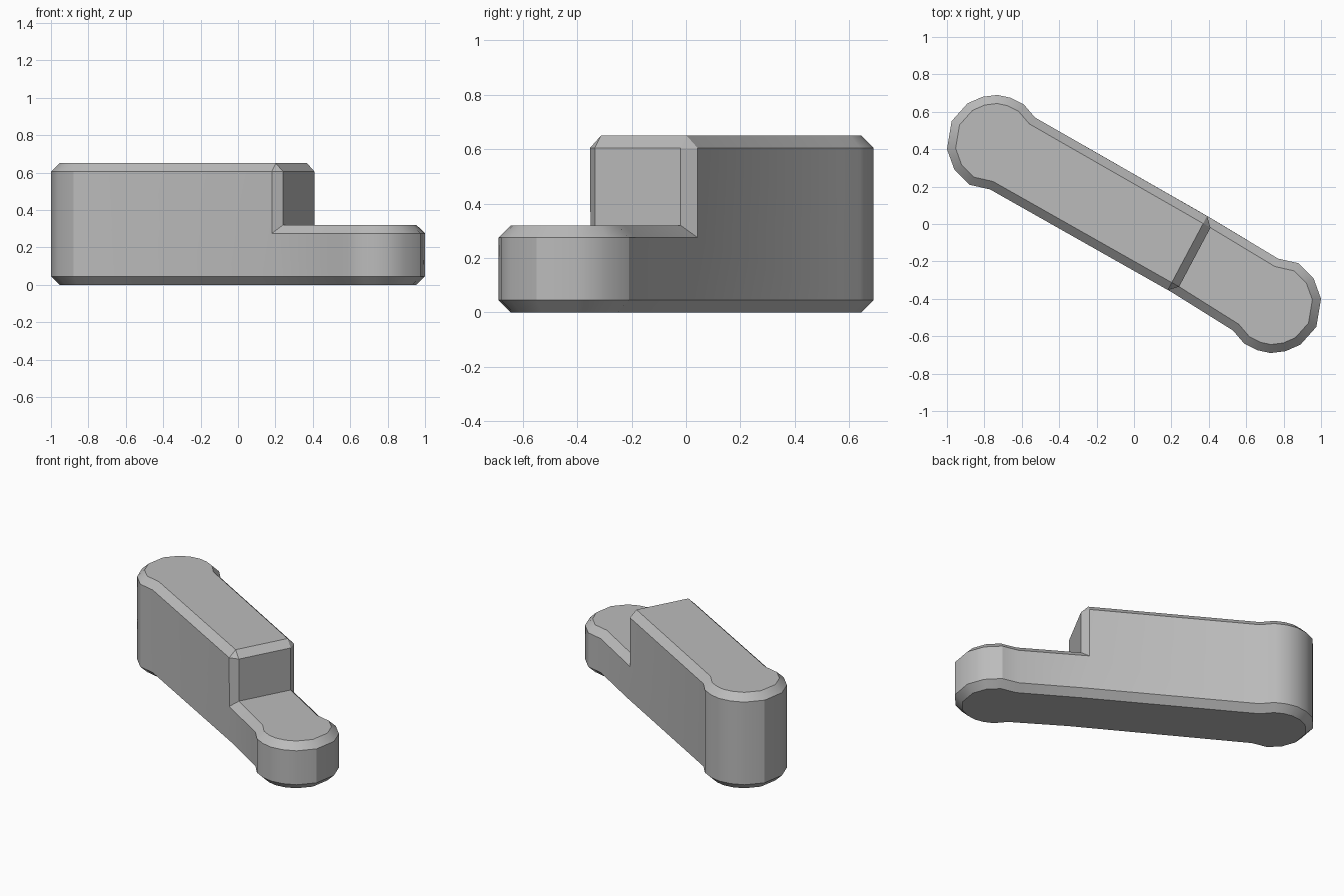
import bpy
import bmesh
from math import radians

cube = bpy.data.objects.get("Cube")
if cube:
    bpy.data.objects.remove(cube, do_unlink=True)

BASE_TOP, BLOCK_TOP, CHAMFER = 0.32, 0.65, 0.045

# Plan outline: one rounded end, repeated by a half turn for the other end
rounded_end = [(-0.77, 0.185), (-0.88, 0.21), (-0.96, 0.29), (-1.0, 0.40),
               (-0.975, 0.55), (-0.89, 0.645), (-0.81, 0.68), (-0.73, 0.69),
               (-0.66, 0.675), (-0.59, 0.64), (-0.53, 0.57)]
step_back, step_front = (0.43, 0.02), (0.22, -0.375)
outline = rounded_end + [step_back] + [(-x, -y) for x, y in rounded_end] + [step_front]

bm = bmesh.new()
verts = [bm.verts.new((x, y, 0)) for x, y in outline]
bottom = bm.faces.new(verts)


def raise_face(face, height):
    """Extrude a face upward and return its new top face."""
    new = bmesh.ops.extrude_face_region(bm, geom=[face])["geom"]
    moved = [g for g in new if isinstance(g, bmesh.types.BMVert)]
    for v in moved:
        v.co.z += height
    return next(g for g in new if isinstance(g, bmesh.types.BMFace))


# Low base, with the bottom face kept
bottom_copy = bottom.copy()
top = raise_face(bottom, BASE_TOP)
bmesh.ops.remove_doubles(bm, verts=bm.verts[:], dist=0.0001)


# Split the top at the step and raise the taller block
def top_vert(point):
    return min(top.verts, key=lambda v: (v.co.x - point[0]) ** 2 + (v.co.y - point[1]) ** 2)


bmesh.ops.connect_verts(bm, verts=[top_vert(step_back), top_vert(step_front)])
tall = min((f for f in bm.faces if all(abs(v.co.z - BASE_TOP) < 0.001 for v in f.verts)),
           key=lambda f: f.calc_center_median().x)
raise_face(tall, BLOCK_TOP - BASE_TOP)
# Any face still buried under the block
for f in bm.faces[:]:
    if all(abs(v.co.z - BASE_TOP) < 0.001 for v in f.verts) and f.calc_center_median().x < 0:
        bmesh.ops.delete(bm, geom=[f], context="FACES_ONLY")
bmesh.ops.recalc_face_normals(bm, faces=bm.faces[:])

# Chamfer every hard outer edge
hard = [e for e in bm.edges if e.is_manifold and e.is_convex
        and e.calc_face_angle() > radians(60)]
bmesh.ops.bevel(bm, geom=hard, offset=CHAMFER, offset_type="OFFSET",
                segments=1, profile=0.5, affect="EDGES", clamp_overlap=False)
bmesh.ops.recalc_face_normals(bm, faces=bm.faces[:])

mesh = bpy.data.meshes.new("stepped_block")
bm.to_mesh(mesh)
bm.free()
block = bpy.data.objects.new("stepped_block", mesh)
bpy.context.collection.objects.link(block)

# Plain grey finish
grey = bpy.data.materials.new("grey")
grey.use_nodes = True
colour = (0.5, 0.5, 0.5, 1)
grey.diffuse_color = colour
grey.node_tree.nodes["Principled BSDF"].inputs["Base Color"].default_value = colour
mesh.materials.append(grey)

bpy.ops.object.select_all(action="DESELECT")
block.select_set(True)
bpy.context.view_layer.objects.active = block
bpy.ops.object.shade_smooth_by_angle(angle=radians(30))
